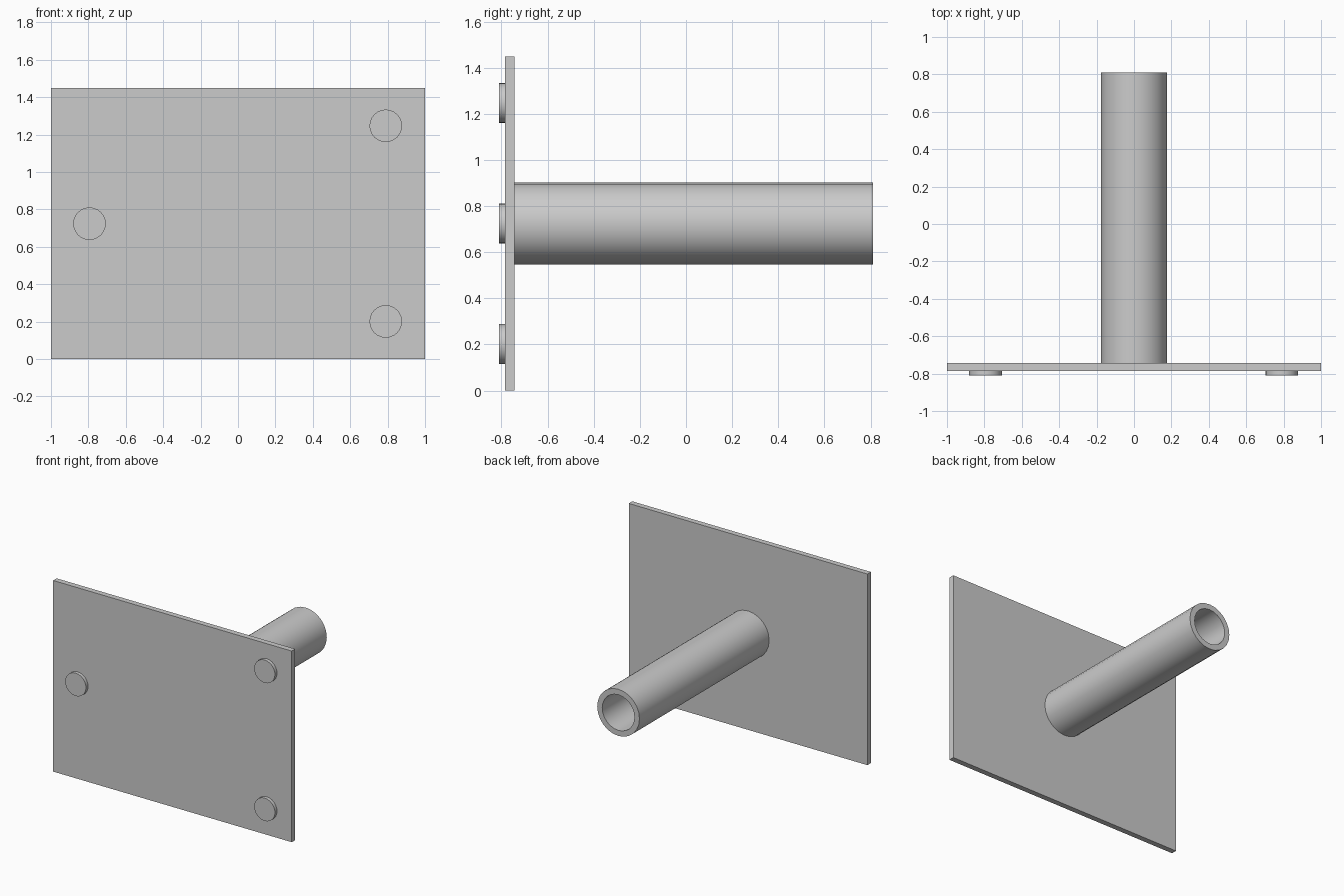
import bpy, bmesh
from math import radians
from mathutils import Matrix

cube = bpy.data.objects.get("Cube")
if cube:
    bpy.data.objects.remove(cube, do_unlink=True)

grey = bpy.data.materials.new("plain grey")
grey.use_nodes = True
colour = (0.6, 0.6, 0.6, 1)
grey.diffuse_color = colour
grey.node_tree.nodes["Principled BSDF"].inputs["Base Color"].default_value = colour

SIDES = 24
MID_Z = 0.724
PLATE_FRONT, PLATE_BACK = -0.785, -0.743


def finish(name, bm, smooth=False):
    bmesh.ops.recalc_face_normals(bm, faces=bm.faces)
    mesh = bpy.data.meshes.new(name)
    bm.to_mesh(mesh)
    bm.free()
    mesh.materials.append(grey)
    obj = bpy.data.objects.new(name, mesh)
    bpy.context.collection.objects.link(obj)
    if smooth:
        bpy.ops.object.select_all(action="DESELECT")
        obj.select_set(True)
        bpy.context.view_layer.objects.active = obj
        bpy.ops.object.shade_smooth_by_angle(angle=radians(35))
    return obj


def cylinder(bm, radius, y0, y1, x, z):
    """Add a capped cylinder lying along y."""
    place = Matrix.Translation((x, (y0 + y1) / 2, z)) @ Matrix.Rotation(radians(90), 4, "X")
    bmesh.ops.create_cone(bm, cap_ends=True, segments=SIDES, radius1=radius,
                          radius2=radius, depth=y1 - y0, matrix=place)


# Flat mounting plate
bm = bmesh.new()
size = Matrix.Diagonal((2, PLATE_BACK - PLATE_FRONT, 2 * MID_Z, 1))
bmesh.ops.create_cube(bm, size=1, matrix=Matrix.Translation(
    (0, (PLATE_FRONT + PLATE_BACK) / 2, MID_Z)) @ size)
finish("mounting_plate", bm)

# Hollow tube: the open end is inset, then pushed down to the plate
bm = bmesh.new()
cylinder(bm, 0.177, PLATE_BACK, 0.81, 0, MID_Z)
end = max(bm.faces, key=lambda f: f.calc_center_median().y)
bmesh.ops.inset_region(bm, faces=[end], thickness=0.042)
floor = bmesh.ops.extrude_discrete_faces(bm, faces=[end])["faces"][0]
bmesh.ops.translate(bm, verts=floor.verts, vec=(0, PLATE_BACK + 0.002 - 0.81, 0))
finish("hollow_tube", bm, True)

# Three round pads on the front
for name, x, z in (("right_pad", -0.794, MID_Z),
                   ("upper_left_pad", 0.79, 1.247),
                   ("lower_left_pad", 0.79, 0.201)):
    bm = bmesh.new()
    cylinder(bm, 0.087, -0.81, PLATE_FRONT, x, z)
    finish(name, bm, True)
